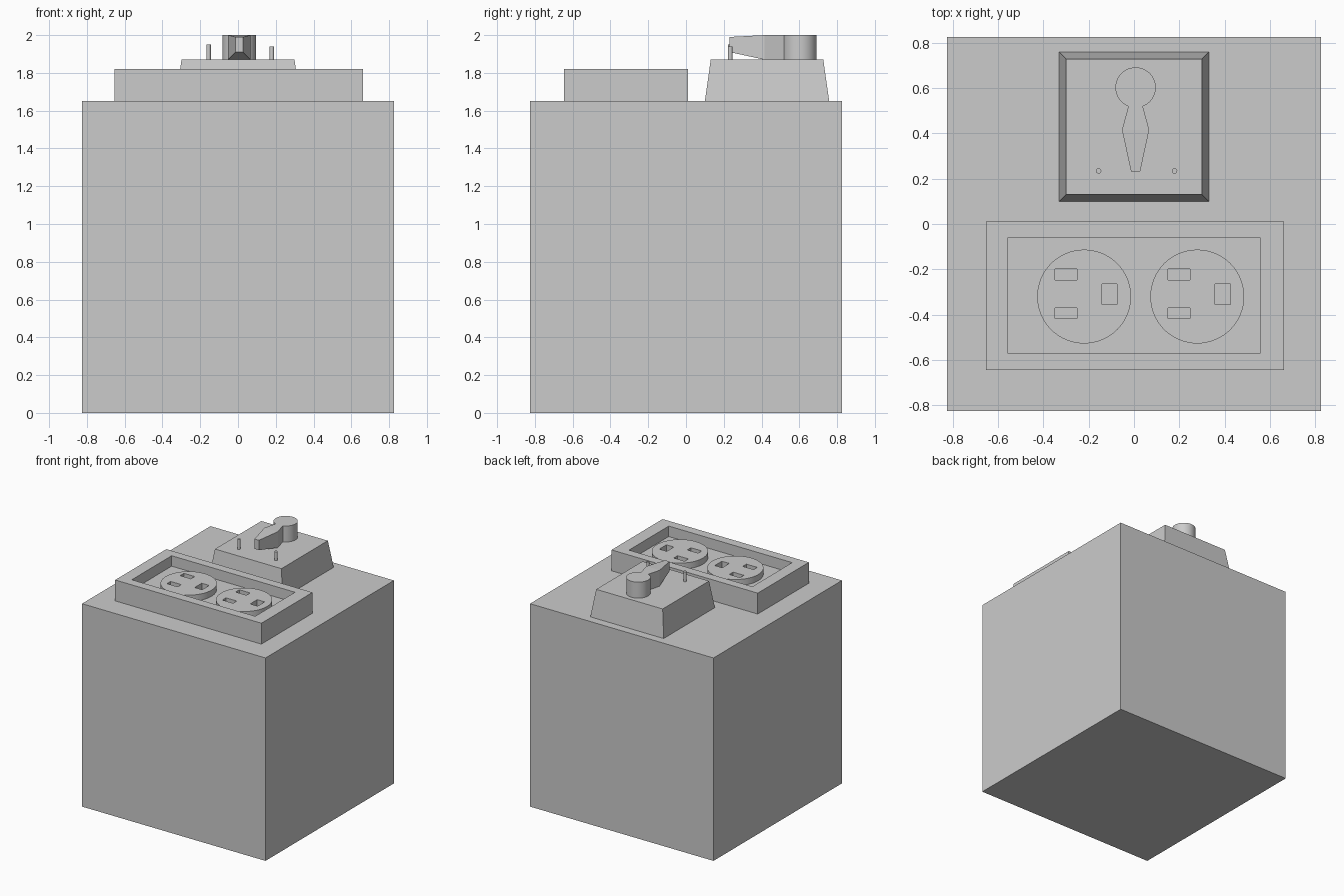
import bpy, bmesh

if "Cube" in bpy.data.objects:
    bpy.data.objects.remove(bpy.data.objects["Cube"])


def loft(name, rings):
    """Skin a list of equal-length point rings and cap both ends."""
    bm = bmesh.new()
    loops = [[bm.verts.new(p) for p in ring] for ring in rings]
    n = len(loops[0])
    for a, b in zip(loops, loops[1:]):
        for i in range(n):
            j = (i + 1) % n
            bm.faces.new((a[i], a[j], b[j], b[i]))
    bm.faces.new(loops[0][::-1])
    bm.faces.new(loops[-1])
    bmesh.ops.recalc_face_normals(bm, faces=bm.faces)
    mesh = bpy.data.meshes.new(name)
    bm.to_mesh(mesh)
    bm.free()
    obj = bpy.data.objects.new(name, mesh)
    bpy.context.collection.objects.link(obj)
    return obj


def rect(x0, x1, y0, y1, z):
    return [(x0, y0, z), (x1, y0, z), (x1, y1, z), (x0, y1, z)]


def box(name, x0, x1, y0, y1, z0, z1):
    return loft(name, [rect(x0, x1, y0, y1, z0), rect(x0, x1, y0, y1, z1)])


def cylinder(name, x, y, r, z0, z1, sides):
    bpy.ops.mesh.primitive_cylinder_add(vertices=sides, radius=r, depth=z1 - z0,
                                        location=(x, y, (z0 + z1) / 2))
    obj = bpy.context.object
    obj.name = name
    bpy.ops.object.shade_smooth_by_angle()
    return obj


# Main block
TOP = 1.65
box("main_block", -0.825, 0.825, -0.825, 0.825, 0, TOP)

# Outlet tray with a raised rim
RIM, FLOOR, FACE = 1.82, 1.735, 1.785
outer = (-0.653, 0.662, -0.645, 0.011)
inner = (-0.555, 0.555, -0.571, -0.06)
loft("outlet_tray", [rect(*outer, TOP), rect(*outer, RIM),
                     rect(*inner, RIM), rect(*inner, FLOOR)])

# Two round sockets with slots cut through
slots = [(-0.128, -0.031, 0.073, 0.122),
         (-0.128, -0.031, -0.097, -0.05),
         (0.079, 0.146, -0.035, 0.056)]
for side, cx in (("left", -0.22), ("right", 0.279)):
    cy = -0.32
    socket = cylinder(side + "_socket", cx, cy, 0.207, FLOOR, FACE, 64)
    for x0, x1, y0, y1 in slots:
        cutter = box("slot_cutter", cx + x0, cx + x1, cy + y0, cy + y1,
                     FLOOR - 0.05, FACE + 0.05)
        cutter.hide_render = True
        mod = socket.modifiers.new("slot", "BOOLEAN")
        mod.operation = "DIFFERENCE"
        mod.solver = "EXACT"
        mod.object = cutter
        bpy.context.view_layer.objects.active = socket
        bpy.ops.object.modifier_apply(modifier=mod.name)
        bpy.data.objects.remove(cutter)

# Tapered switch base
BASE = 1.87
loft("switch_base", [rect(-0.33, 0.33, 0.10, 0.758, TOP),
                     rect(-0.299, 0.299, 0.131, 0.727, BASE)])

# Rotary knob: round hub and tapering pointer
KX = 0.007
cylinder("knob_hub", KX, 0.602, 0.089, BASE, 2.0, 48)
stations = [(0.56, 0.033, BASE, 2.0), (0.515, 0.033, BASE, 2.0),
            (0.415, 0.06, BASE, 2.0), (0.231, 0.02, 1.91, 1.99)]
loft("knob_pointer", [[(KX - w, y, z0), (KX + w, y, z0),
                       (KX + w, y, z1), (KX - w, y, z1)]
                      for y, w, z0, z1 in stations])

# Stop pins
cylinder("left_pin", -0.156, 0.234, 0.012, BASE, 1.95, 16)
cylinder("right_pin", 0.179, 0.234, 0.012, BASE, 1.94, 16)
